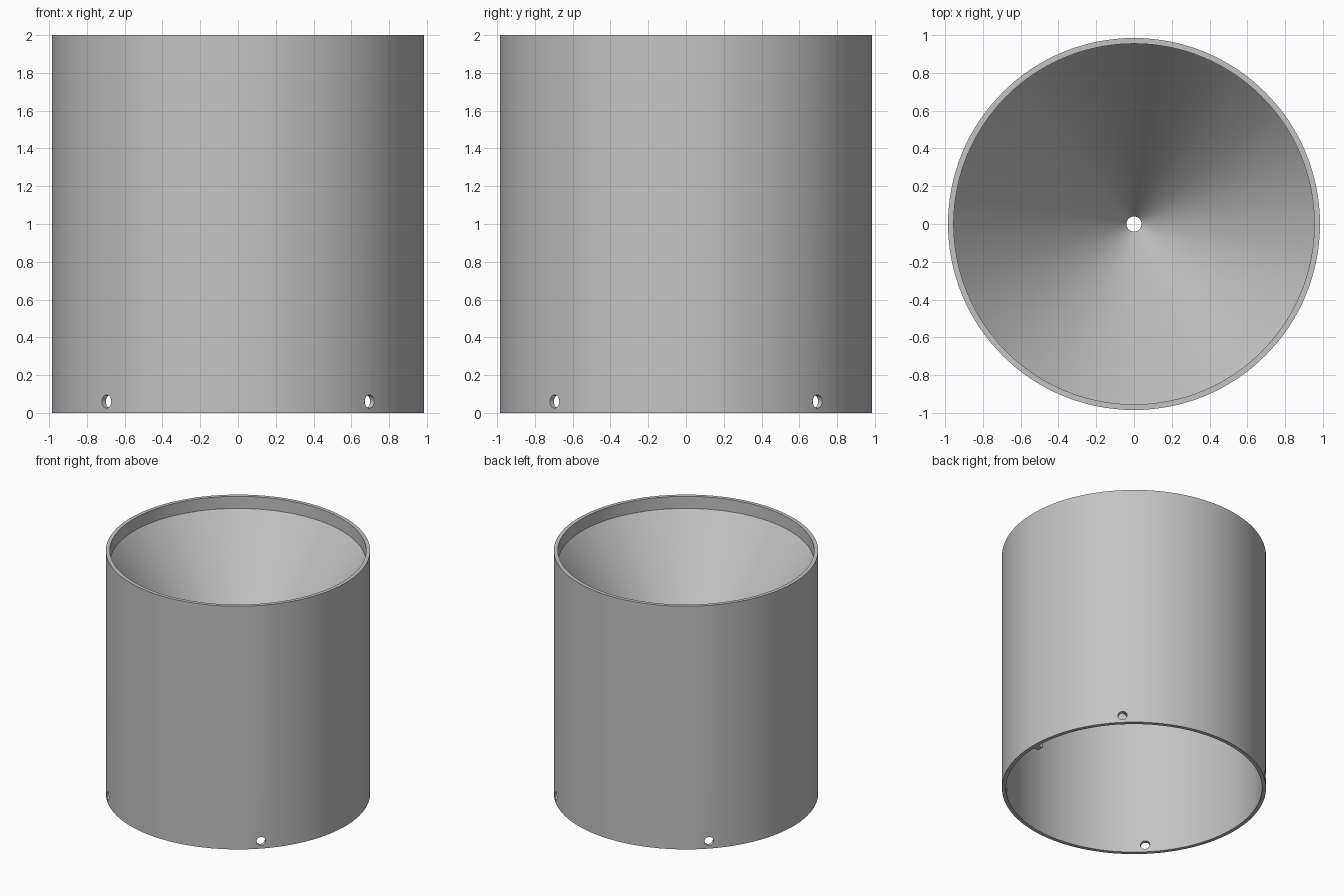
import bpy, bmesh, math
from mathutils import Vector

if "Cube" in bpy.data.objects:
    bpy.data.objects.remove(bpy.data.objects["Cube"], do_unlink=True)

OUTER, INNER, HEIGHT = 0.985, 0.955, 2.0
SPOUT, SPOUT_Z, LIP_Z, WALL = 0.04, 0.65, 1.9, 0.05

grey = bpy.data.materials.new("light_grey")
grey.use_nodes = True
grey.diffuse_color = (0.55, 0.55, 0.55, 1)
grey.node_tree.nodes["Principled BSDF"].inputs["Base Color"].default_value = grey.diffuse_color


def make_object(name, bm):
    bmesh.ops.recalc_face_normals(bm, faces=bm.faces)
    mesh = bpy.data.meshes.new(name)
    bm.to_mesh(mesh)
    bm.free()
    mesh.materials.append(grey)
    obj = bpy.data.objects.new(name, mesh)
    bpy.context.collection.objects.link(obj)
    return obj


def activate(obj):
    bpy.ops.object.select_all(action="DESELECT")
    obj.select_set(True)
    bpy.context.view_layer.objects.active = obj


# Tube and internal funnel, lathed from one closed profile
profile = [(OUTER, 0), (OUTER, HEIGHT), (INNER, HEIGHT), (INNER, LIP_Z),
           (SPOUT, SPOUT_Z), (SPOUT, SPOUT_Z - WALL), (INNER, LIP_Z - WALL), (INNER, 0)]
bm = bmesh.new()
verts = [bm.verts.new((r, 0, z)) for r, z in profile]
edges = [bm.edges.new((a, b)) for a, b in zip(verts, verts[1:] + verts[:1])]
bmesh.ops.spin(bm, geom=verts + edges, cent=(0, 0, 0), axis=(0, 0, 1),
               angle=math.tau, steps=128, use_merge=True)
bmesh.ops.remove_doubles(bm, verts=bm.verts, dist=1e-5)
tube = make_object("funnel_tube", bm)

# Four round screw holes through the wall near the base
for i in range(4):
    a = math.radians(45 + 90 * i)
    r = (OUTER + INNER) / 2
    bpy.ops.mesh.primitive_cylinder_add(
        vertices=32, radius=0.035, depth=0.2,
        location=(r * math.cos(a), r * math.sin(a), 0.06),
        rotation=(0, math.pi / 2, a))
    cutter = bpy.context.object
    cutter.name = "hole_cutter"
    cutter.hide_render = True
    activate(tube)
    mod = tube.modifiers.new("screw_hole", "BOOLEAN")
    mod.operation, mod.solver, mod.object = "DIFFERENCE", "EXACT", cutter
    bpy.ops.object.modifier_apply(modifier=mod.name)
    bpy.data.objects.remove(cutter, do_unlink=True)

activate(tube)
bpy.ops.object.shade_smooth_by_angle(angle=math.radians(30))

# Key tab with a sloping top on the inside of the left wall
bm = bmesh.new()
side = [(0.965, 0), (0.965, 0.2), (0.91, 0.13), (0.91, 0)]
face = bm.faces.new([bm.verts.new((x, -0.025, z)) for x, z in side])
extruded = bmesh.ops.extrude_face_region(bm, geom=[face])["geom"]
bmesh.ops.translate(bm, vec=Vector((0, 0.05, 0)),
                    verts=[v for v in extruded if isinstance(v, bmesh.types.BMVert)])
make_object("key_tab", bm)
